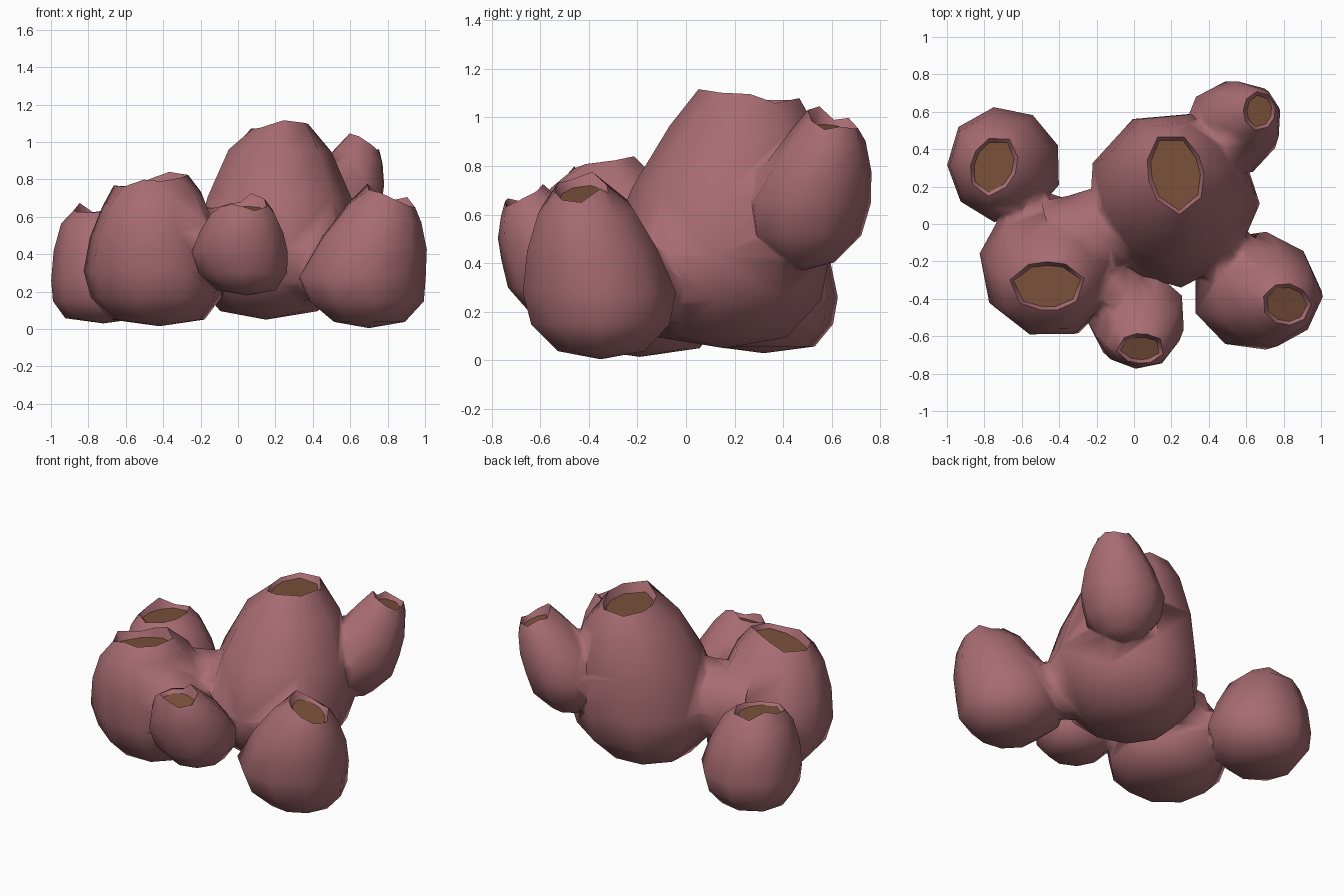
import bpy, bmesh, math, random
from mathutils import Vector

if "Cube" in bpy.data.objects:
    bpy.data.objects.remove(bpy.data.objects["Cube"])

random.seed(4)
SIDES = 9
parts = []


def material(name, rgb):
    m = bpy.data.materials.new(name)
    m.diffuse_color = (*rgb, 1)
    m.use_nodes = True
    m.node_tree.nodes["Principled BSDF"].inputs["Base Color"].default_value = m.diffuse_color
    return m


PINK = material("dusty_pink", (0.39, 0.15, 0.169))
BROWN = material("earth_brown", (0.19, 0.081, 0.042))


def finish(bm, name):
    """Turn a bmesh into an object and keep it for joining."""
    bmesh.ops.recalc_face_normals(bm, faces=bm.faces)
    mesh = bpy.data.meshes.new(name)
    bm.to_mesh(mesh)
    bm.free()
    mesh.materials.append(PINK)
    mesh.materials.append(BROWN)
    obj = bpy.data.objects.new(name, mesh)
    bpy.context.collection.objects.link(obj)
    parts.append(obj)


def skin(bm, rings):
    """Join neighbouring rings with quads."""
    n = len(rings[0])
    for lo, hi in zip(rings, rings[1:]):
        for i in range(n):
            j = (i + 1) % n
            bm.faces.new((lo[i], lo[j], hi[j], hi[i]))


def pod(name, base, belly, radii, mouth, mouth_radii, turn, slope, foot, shoulder, phase):
    """Loft a closed pod from its base pole to a ragged, hollow mouth."""
    base, belly, mouth = Vector(base), Vector(belly), Vector(mouth)
    jitter = [random.uniform(0.98, 1.03) for _ in range(SIDES)]
    ragged = [random.uniform(-0.03, 0.03) for _ in range(SIDES)]
    bm = bmesh.new()

    def ring(centre, rx, ry, rot=0.0, tilt=(0, 0), rough=0.0):
        verts = []
        for i in range(SIDES):
            a = phase + 2 * math.pi * i / SIDES
            # ellipse of half-sizes rx, ry turned by rot, sampled by direction a
            u, v = math.cos(a - rot), math.sin(a - rot)
            r = jitter[i] / math.sqrt((u / rx) ** 2 + (v / ry) ** 2)
            x, y = r * math.cos(a), r * math.sin(a)
            z = tilt[0] * x + tilt[1] * y + rough * ragged[i]
            verts.append(bm.verts.new(centre + Vector((x, y, z))))
        return verts

    rx, ry = radii
    hx, hy = mouth_radii
    sx, sy = shoulder
    rings = []
    # underside, from the foot out to the belly
    for t, s in ((0.12, foot), (0.52, foot + (1 - foot) * 0.78), (1.0, 1.0)):
        rings.append(ring(base.lerp(belly, t), rx * s, ry * s))
    # upper body, drawn in towards the mouth
    for t, w, k in ((0.42, 0.5, 0.3), (0.8, 1.0, 0.7)):
        ax, ay = ((1 - w) + w * s + (0.04 if w < 1 else 0) for s in (sx, sy))
        rings.append(ring(belly.lerp(mouth, t), rx * ax, ry * ay, 0,
                          (slope[0] * k, slope[1] * k), 0.2))
    # ragged rim, then the inner wall
    rings.append(ring(mouth, hx + 0.02, hy + 0.02, turn, slope, 1.0))
    rings.append(ring(mouth - Vector((0, 0, 0.04)), hx, hy, turn, slope))
    skin(bm, rings)
    pole = bm.verts.new(base)
    for i in range(SIDES):
        bm.faces.new((pole, rings[0][(i + 1) % SIDES], rings[0][i]))
    # brown floor inside the mouth
    bm.faces.new(rings[-1]).material_index = 1
    finish(bm, name)


def bridge(name, a, b, ra, waist, rb):
    """Waisted tube of flesh whose wide ends are buried in two pods."""
    a, b = Vector(a), Vector(b)
    turn = (b - a).to_track_quat('Z', 'Y')
    bm = bmesh.new()
    rings = []
    for k in range(5):
        t = k / 4
        end = ra if t < 0.5 else rb
        r = waist + (end - waist) * (2 * t - 1) ** 2
        rings.append([bm.verts.new(a.lerp(b, t) + turn @ Vector(
            (r * math.cos(i * math.pi / 5), r * math.sin(i * math.pi / 5), 0)))
            for i in range(10)])
    skin(bm, rings)
    bm.faces.new(rings[0])
    bm.faces.new(rings[-1])
    finish(bm, name)


# central tall pod
pod("pod_cluster", (0.15, 0.16, 0.05), (0.20, 0.14, 0.43), (0.465, 0.47),
    (0.22, 0.275, 1.085), (0.13, 0.20), 0.2, (-0.05, -0.03), 0.57, (0.60, 0.66), 0.63)
# small raised pod at the back right
pod("back_right_pod", (0.49, 0.48, 0.37), (0.52, 0.505, 0.65), (0.25, 0.26),
    (0.67, 0.605, 0.985), (0.065, 0.085), 0.0, (-0.35, -0.15), 0.50, (0.54, 0.6), 0.3)
# front right pod
pod("front_right_pod", (0.70, -0.35, 0.005), (0.65, -0.36, 0.28), (0.345, 0.315),
    (0.815, -0.43, 0.715), (0.11, 0.09), -0.2, (-0.40, 0.1), 0.56, (0.56, 0.62), 0.0)
# small front pod
pod("front_pod", (0.05, -0.49, 0.18), (0.015, -0.50, 0.41), (0.26, 0.26),
    (0.035, -0.665, 0.675), (0.11, 0.06), 0.0, (0.0, 0.35), 0.62, (0.68, 0.50), 0.45)
# broad pod at the front left
pod("broad_left_pod", (-0.42, -0.19, 0.015), (-0.44, -0.215, 0.31), (0.38, 0.385),
    (-0.46, -0.33, 0.79), (0.185, 0.11), 0.0, (0.24, 0.0), 0.66, (0.70, 0.68), 0.2)
# low pod at the back left
pod("back_left_pod", (-0.72, 0.32, 0.03), (-0.695, 0.315, 0.26), (0.305, 0.315),
    (-0.75, 0.31, 0.65), (0.10, 0.15), -0.4, (0.05, 0.0), 0.68, (0.68, 0.72), 0.35)

# flesh joining neighbouring pods
bridge("left_bridge", (-0.40, -0.13, 0.40), (0.12, 0.06, 0.44), 0.27, 0.24, 0.30)
bridge("back_right_bridge", (0.26, 0.25, 0.60), (0.54, 0.50, 0.69), 0.27, 0.21, 0.19)
bridge("front_right_bridge", (0.28, 0.05, 0.34), (0.62, -0.32, 0.32), 0.25, 0.18, 0.19)
bridge("front_bridge", (-0.30, -0.20, 0.41), (0.0, -0.47, 0.41), 0.25, 0.18, 0.18)
bridge("back_left_bridge", (-0.52, -0.05, 0.30), (-0.68, 0.28, 0.30), 0.22, 0.16, 0.20)

# fuse everything into one skin
body = parts[0]
bpy.context.view_layer.objects.active = body
body.select_set(True)
for other in parts[1:]:
    mod = body.modifiers.new("fuse", 'BOOLEAN')
    mod.operation = 'UNION'
    mod.solver = 'EXACT'
    mod.object = other
    bpy.ops.object.modifier_apply(modifier=mod.name)
    bpy.data.objects.remove(other)

# soft joins between pods, crisp mouth rims and floors
bm = bmesh.new()
bm.from_mesh(body.data)
bmesh.ops.remove_doubles(bm, verts=bm.verts, dist=0.004)
for f in bm.faces:
    f.smooth = True
for e in bm.edges:
    if len(e.link_faces) == 2:
        f, g = e.link_faces
        bend = e.calc_face_angle_signed(0)
        e.smooth = f.material_index == g.material_index and -1.6 < bend < 1.2
bm.to_mesh(body.data)
bm.free()
